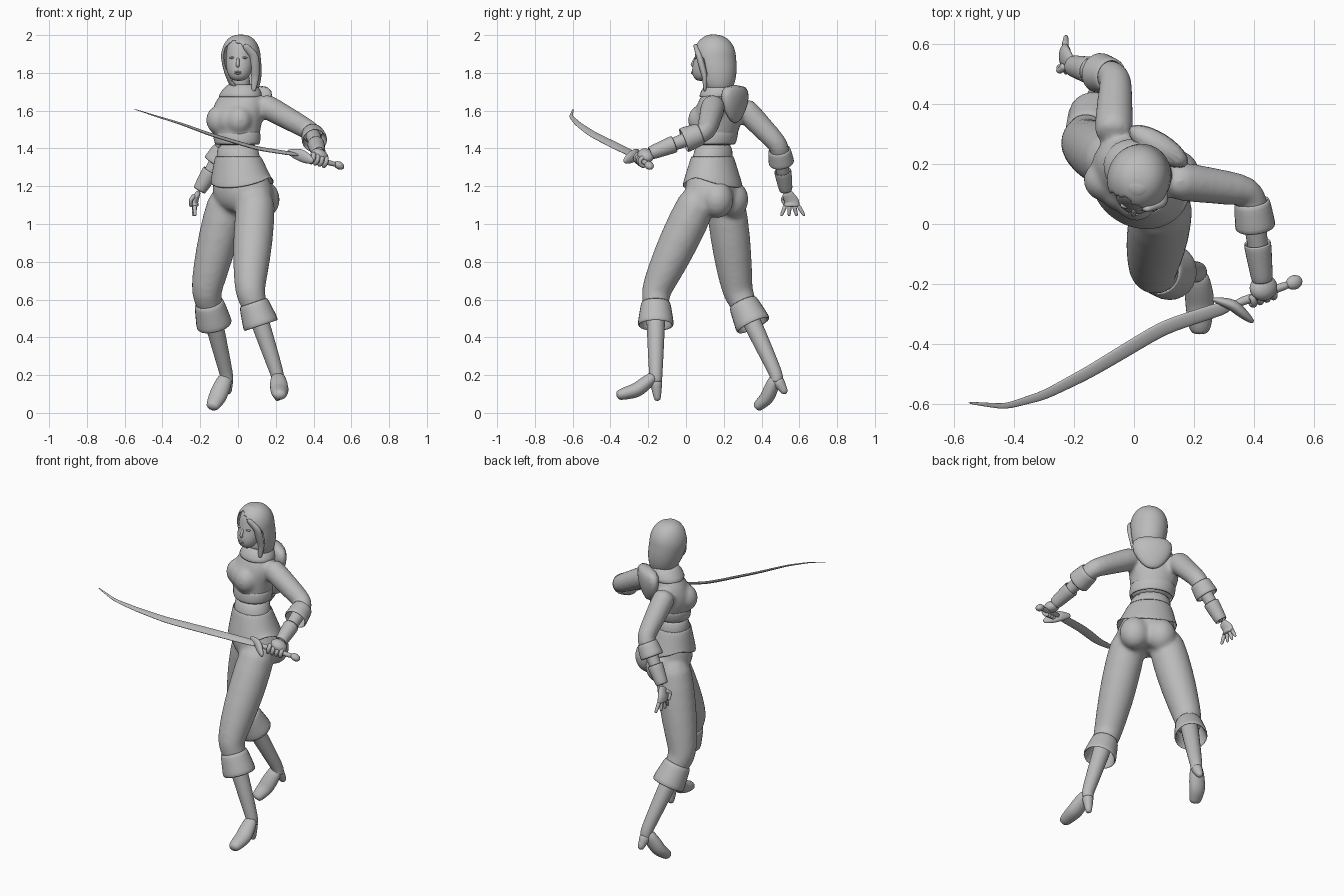
import bpy, bmesh
from math import sin, cos, pi, radians
from mathutils import Vector, Matrix

cube = bpy.data.objects.get("Cube")
if cube:
    bpy.data.objects.remove(cube, do_unlink=True)

grey = (.5, .5, .5, 1)
clay = bpy.data.materials.new("plain_grey")
clay.use_nodes = True
clay.diffuse_color = grey
clay.node_tree.nodes["Principled BSDF"].inputs["Base Color"].default_value = grey

X, Y, Z = Matrix.Identity(3)


def point(x, y, z):
    return Vector((x, y, z))


def facing(degrees):
    """Left and forward directions of a part turned to its right."""
    turn = Matrix.Rotation(-radians(degrees), 3, "Z")
    return turn @ X, turn @ -Y


# the trunk is twisted further round than the head
LEFT, FRONT = facing(32)
CHEEK, GAZE = facing(8)

# joints of the pose
pelvis, waist = point(.03, .14, 1.15), point(0, .14, 1.36)
chest, neck = point(-.01, .17, 1.55), point(.02, .18, 1.72)
spine = [pelvis, waist, chest, neck]
arms = {
    "left": (point(.1, .15, 1.65), point(.39, .11, 1.49), point(.43, -.2, 1.37)),
    "right": (point(-.07, .28, 1.64), point(-.06, .49, 1.42), point(-.21, .53, 1.17)),
}
legs = {
    "left": (point(.1, .1, 1.2), point(.06, -.16, .65), point(.21, -.16, .2)),
    "right": (point(-.04, .2, 1.2), point(-.17, .27, .65), point(-.06, .48, .2)),
}
feet = {
    "left": (point(.22, -.26, .12), point(.22, -.37, .09), point(.21, -.15, .06)),
    "right": (point(-.11, .43, .08), point(-.14, .37, .025), point(-.05, .53, .1)),
}


def skin(bm, rings, sides=12, caps=True):
    """Join elliptical rings, each given by its centre and two radius vectors."""
    loops = []
    for centre, across, depth in rings:
        angles = [2 * pi * k / sides for k in range(sides)]
        loops.append([bm.verts.new(centre + across * cos(a) + depth * sin(a)) for a in angles])
    for low, high in zip(loops, loops[1:]):
        for k in range(sides):
            j = (k + 1) % sides
            bm.faces.new((low[k], low[j], high[j], high[k]))
    if caps:
        bm.faces.new(loops[0][::-1])
        bm.faces.new(loops[-1])


def sweep(bm, path, start, end, bulge=0, flat=1, ref=X, steps=3, **options):
    """Run a tapering section along a path, swollen in the middle by bulge."""
    points = [a.lerp(b, i / steps) for a, b in zip(path, path[1:]) for i in range(steps)]
    points.append(path[-1])
    travelled = [0]
    for a, b in zip(points, points[1:]):
        travelled.append(travelled[-1] + (b - a).length)
    rings = []
    for i, p in enumerate(points):
        t = travelled[i] / travelled[-1]
        along = (points[min(i + 1, len(points) - 1)] - points[max(i - 1, 0)]).normalized()
        across = (ref - along * ref.dot(along)).normalized()
        radius = start + (end - start) * t + bulge * sin(pi * t)
        rings.append((p, across * radius, along.cross(across) * radius * flat))
    skin(bm, rings, **options)


def spine_at(z):
    for a, b in zip(spine, spine[1:]):
        if z <= b.z:
            break
    return a.lerp(b, (z - a.z) / (b.z - a.z))


def column(bm, rows, sides=16, caps=True):
    """Stack level rings on the spine: height, half width, half depth."""
    skin(bm, [(spine_at(z), LEFT * w, FRONT * d) for z, w, d in rows], sides, caps)


def ball(bm, centre, size, axes=(X, Y)):
    turn = Matrix((*axes, Z)).transposed().to_4x4()
    shape = Matrix.Translation(centre) @ turn @ Matrix.Diagonal((*size, 1))
    bmesh.ops.create_uvsphere(bm, u_segments=16, v_segments=10, radius=1, matrix=shape)


def finish(name, bm, smooth=1, shell=0, fuse=0):
    bmesh.ops.recalc_face_normals(bm, faces=bm.faces)
    for face in bm.faces:
        face.smooth = True
    mesh = bpy.data.meshes.new(name)
    bm.to_mesh(mesh)
    bm.free()
    mesh.materials.append(clay)
    obj = bpy.data.objects.new(name, mesh)
    bpy.context.collection.objects.link(obj)
    if shell:
        solid = obj.modifiers.new("shell", "SOLIDIFY")
        solid.thickness, solid.offset = shell, 0
    if smooth:
        rounding = obj.modifiers.new("rounding", "SUBSURF")
        rounding.levels = rounding.render_levels = smooth
    if fuse:
        blend = obj.modifiers.new("blend", "REMESH")
        blend.mode, blend.voxel_size, blend.use_smooth_shade = "VOXEL", fuse, True
        soften = obj.modifiers.new("soften", "SMOOTH")
        soften.factor, soften.iterations = .5, 9


def tube(name, path, start, end, shell=0, **options):
    bm = bmesh.new()
    sweep(bm, path, start, end, caps=not shell, **options)
    finish(name, bm, shell=shell)


# shirt: trunk, draped bust and sleeves blended into one surface
shirt = bmesh.new()
column(shirt, [(1.4, .115, .095), (1.46, .125, .11), (1.54, .145, .125),
               (1.61, .15, .12), (1.68, .13, .09), (1.73, .07, .06)])
for s in (-1, 0, 1):
    ball(shirt, chest + LEFT * s * .06 + FRONT * .07, (.075, .07, .08), (LEFT, -FRONT))
for side, (shoulder, elbow, wrist) in arms.items():
    ref = Z if side == "left" else X
    sweep(shirt, [shoulder, elbow, elbow.lerp(wrist, .25)], .072, .052, ref=ref)
    tube(side + "_sleeve_cuff", [elbow.lerp(wrist, t) for t in (.1, .4)], .056, .066, shell=.012, ref=ref)
    tube(side + "_forearm", [elbow, wrist], .046, .028, ref=ref)
    tube(side + "_wrist_guard", [elbow.lerp(wrist, t) for t in (.55, .97)], .046, .034, shell=.006, ref=ref)
finish("shirt", shirt, fuse=.011)

# waist, shirt hem and the waistcoat tail with points at front and back
midriff = bmesh.new()
column(midriff, [(1.24, .155, .125), (1.3, .138, .112), (1.36, .12, .1), (1.44, .115, .095)])
finish("midriff", midriff)
hem = bmesh.new()
column(hem, [(1.49, .13, .11), (1.45, .13, .11), (1.42, .122, .104)], caps=False)
finish("shirt_hem", hem, shell=.008)
tail = bmesh.new()
column(tail, [(1.36, .124, .104), (1.31, .143, .118), (1.25, .162, .137), (1.2, .174, .153)], sides=24, caps=False)
for v in tail.verts:
    if v.co.z < 1.22:
        v.co.z += .05 - .4 * abs((v.co - pelvis).dot(FRONT))
finish("waistcoat_tail", tail, shell=.006)

# trousers: pelvis, seat and thighs blended, with cuffs, calves and heeled shoes below
trousers = bmesh.new()
column(trousers, [(1.31, .13, .105), (1.24, .158, .13), (1.17, .178, .145), (1.1, .17, .13), (1.05, .1, .09)])
for s in (-1, 1):
    ball(trousers, pelvis + LEFT * s * .075 - FRONT * .08 - Z * .02, (.09, .085, .1), (LEFT, -FRONT))
for side, (hip, knee, ankle) in legs.items():
    instep, toe, heel = feet[side]
    sweep(trousers, [hip, knee, knee.lerp(ankle, .25)], .105, .066, bulge=.024)
    tube(side + "_trouser_cuff", [knee.lerp(ankle, t) for t in (.14, .42)], .074, .095, shell=.014)
    tube(side + "_calf", [knee, ankle, ankle - Z * .04], .056, .034, bulge=.003)
    tube(side + "_shoe", [ankle, instep, toe], .036, .032, bulge=.017, flat=.8)
    tube(side + "_heel", [ankle - Z * .02, heel], .038, .016)
finish("trousers", trousers, fuse=.012)

# open right hand with spread fingers
palm = arms["right"][-1] + point(-.02, .03, -.05)
tube("right_palm", [arms["right"][-1], palm, palm - Z * .03], .028, .046, ref=Y, flat=.5)
for i in range(4):
    spread = (i - 1.5) / 1.5
    knuckle = palm + Y * .033 * spread - Z * .02
    reach = point(-.15 + .2 * spread ** 2, .1 + .5 * spread, -1) * .06
    tube("right_finger", [knuckle, knuckle + reach], .015, .009, sides=6)
thumb = palm - Y * .03 + Z * .03
tube("right_thumb", [thumb, thumb - (X + Y + Z) * .02, thumb - (X + Z * 3) * .02], .016, .009, sides=6)

# left fist curled round the grip
guard, pommel = point(.33, -.27, 1.365), point(.535, -.195, 1.31)
grip = (pommel - guard).normalized()
across = grip.cross(Z).normalized()
rise = across.cross(grip)
fist = guard.lerp(pommel, .5)
hand = bmesh.new()
ball(hand, fist + Y * .02 + Z * .025, (.05, .045, .036), (grip, -across))
finish("left_palm", hand)
for i in range(4):
    centre = guard.lerp(pommel, .3 + .11 * i)
    arc = [centre + (across * cos(k) + rise * sin(k)) * .028 for k in range(-2, 3)]
    tube("left_finger", arc, .014, .014, ref=grip, steps=1, sides=6)
tube("left_thumb", [fist + rise * .03, fist - grip * .06 + rise * .02], .018, .012, ref=Z, sides=6)

# curved sword: the blade tilts slightly off level; then crossguard, grip and pommel
blade = [point(-.555, -.597, 1.61), point(-.43, -.61, 1.57), point(-.3, -.572, 1.53),
         point(-.15, -.495, 1.475), point(.1, -.345, 1.4), guard]
tube("blade", blade, .004, .026, bulge=.011, flat=.3, ref=Z * .4 - across, sides=8)
tube("grip", [guard, pommel], .016, .014, ref=Z)
knob = bmesh.new()
ball(knob, pommel, (.03, .025, .022), (grip, -across))
finish("pommel", knob)
tube("crossguard", [point(.26, -.25, 1.385), guard, point(.4, -.33, 1.33)], .01, .012, bulge=.024, flat=.6, ref=Z)

# neck, collar and folded hood
tube("neck", [neck - Z * .05, point(.015, .145, 1.8)], .056, .045)
collar = bmesh.new()
column(collar, [(1.67, .122, .1), (1.71, .1, .09), (1.74, .07, .064)], caps=False)
finish("collar", collar, shell=.014)
nape = neck + LEFT * .01 - FRONT * .1
tube("hood", [nape + Z * .02, nape - Z * .19], .11, .03, bulge=.05, flat=.4, ref=LEFT)

# face tapers forward to the chin; hair is a bob that narrows to the nape
skull = point(.012, .13, 1.88)
face, hair, rows = bmesh.new(), bmesh.new(), []
for degrees in range(-80, 81, 20):
    s, c = sin(radians(degrees)), cos(radians(degrees))
    centre = skull + Z * .125 * s + GAZE * .055 * max(0, -s)
    rows.append((centre, CHEEK * .078 * c ** .7, GAZE * .085 * c))
skin(face, rows, sides=18)
finish("face", face)
rows = []
for degrees in range(-60, 91, 10):
    s, c = sin(radians(degrees)), cos(radians(degrees)) + .01
    low = max(0, -s)
    centre = skull - GAZE * (.02 + .03 * low) + CHEEK * .025 * low + Z * (.118 if s > 0 else .2) * s
    rows.append((centre, CHEEK * .1 * c ** .8, GAZE * .11 * c ** .9))
skin(hair, rows, sides=32)

# open the hair over the face with a parting above the right brow
opening = []
for f in hair.faces:
    c = f.calc_center_median() - skull
    if c.y < -.025 and c.z < .095 - .8 * abs(c.x + .035):
        opening.append(f)
bmesh.ops.delete(hair, geom=opening, context="FACES")
finish("hair", hair, shell=.01)
lock = [skull + point(.02, -.082, .07), skull + point(.075, -.06, .01), skull + point(.08, -.03, -.1), skull + point(.07, -.03, -.18)]
tube("hair_lock", lock, .016, .01, bulge=.013, flat=.7)

# nose, lips and eyelids
brow = skull + GAZE * .08
tip = skull + GAZE * .1 - Z * .038
tube("nose", [brow, tip, tip - GAZE * .02 - Z * .012], .007, .011, ref=CHEEK)
features = bmesh.new()
for drop in (.076, .083):
    ball(features, skull + GAZE * .096 - Z * drop, (.018, .008, .005), (CHEEK, -GAZE))
for s in (-1, 1):
    ball(features, brow + CHEEK * s * .032 - GAZE * .006, (.016, .009, .006), (CHEEK, -GAZE))
finish("lips_and_eyelids", features, smooth=0)
